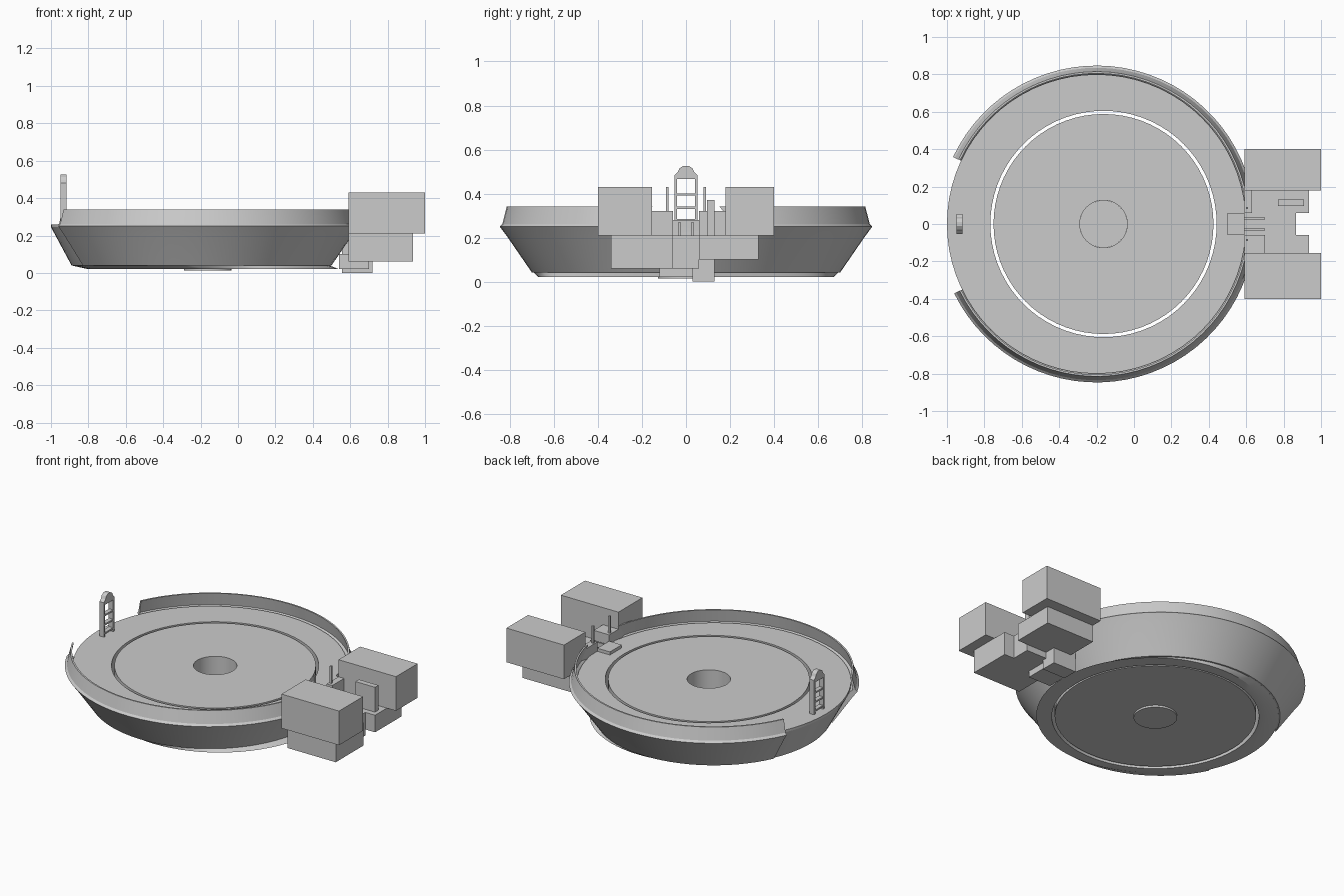
import bpy, bmesh
from math import radians, cos, sin

if "Cube" in bpy.data.objects:
    bpy.data.objects.remove(bpy.data.objects["Cube"])


def finish(bm, name, smooth=False):
    bmesh.ops.recalc_face_normals(bm, faces=bm.faces[:])
    me = bpy.data.meshes.new(name)
    bm.to_mesh(me)
    bm.free()
    ob = bpy.data.objects.new(name, me)
    bpy.context.collection.objects.link(ob)
    if smooth:
        bpy.ops.object.select_all(action='DESELECT')
        ob.select_set(True)
        bpy.context.view_layer.objects.active = ob
        bpy.ops.object.shade_smooth_by_angle(angle=radians(25))
    return ob


def lathe(name, prof, a0=0, a1=360, n=72, clip=None, closed=True):
    """Revolve (radius, z, centre x) points; optional cut plane at x = clip."""
    bm = bmesh.new()
    full = a1 - a0 >= 360
    rings = []
    for i in range(n if full else n + 1):
        a = radians(a0 + (a1 - a0) * i / n)
        rings.append([bm.verts.new((cx + r * cos(a), r * sin(a), z)) for r, z, cx in prof])
    m = len(prof)
    for i in range(n):
        p, q = rings[i], rings[(i + 1) % len(rings)]
        for k in range(m if closed else m - 1):
            l = (k + 1) % m
            bm.faces.new((p[k], q[k], q[l], p[l]))
    if not full:
        bm.faces.new(rings[0])
        bm.faces.new(rings[-1])
    if not closed:
        bm.faces.new([r[0] for r in rings])
        bm.faces.new([r[-1] for r in rings])
    if clip is not None:
        bmesh.ops.bisect_plane(bm, geom=bm.verts[:] + bm.edges[:] + bm.faces[:],
                               plane_co=(clip, 0, 0), plane_no=(1, 0, 0), clear_outer=True)
        edges = [e for e in bm.edges if e.is_boundary]
        bmesh.ops.holes_fill(bm, edges=edges, sides=0)
    return finish(bm, name, True)


def box(name, x0, x1, y0, y1, z0, z1):
    bm = bmesh.new()
    bmesh.ops.create_cube(bm, size=1)
    for v in bm.verts:
        v.co = ((x0 + x1) / 2 + v.co.x * (x1 - x0),
                (y0 + y1) / 2 + v.co.y * (y1 - y0),
                (z0 + z1) / 2 + v.co.z * (z1 - z0))
    return finish(bm, name)


# Tapered hull ring with the deck on top, cut flat at the stern
C = -0.2
lathe("hull_ring", [(0.605, 0.26, -0.163), (0.80, 0.26, C), (0.80, 0.245, C),
                    (0.69, 0.04, C), (0.67, 0.02, -0.13), (0.605, 0.02, -0.163)], clip=0.59)

# Outer shell and raised rim, open at the ladder side
lathe("rim_shell", [(0.805, 0.34, C), (0.815, 0.34, C), (0.835, 0.262, C), (0.847, 0.25, C),
                    (0.81, 0.20, C), (0.70, 0.04, C), (0.69, 0.04, C), (0.795, 0.24, C),
                    (0.82, 0.26, C)], -154, 155, 66, clip=0.59)

# Inner floor disc with a sunken round well
X = -0.163
lathe("floor_disc", [(0.127, 0.025, X), (0.127, 0.26, X), (0.588, 0.26, X), (0.588, 0.025, X)])
lathe("well_base", [(0.127, 0.03, X), (0.127, 0.013, X)], n=48, closed=False)

# Stern blocks
box("upper_block_left", 0.59, 1.0, 0.18, 0.40, 0.21, 0.43)
box("upper_block_right", 0.59, 1.0, -0.40, -0.155, 0.21, 0.43)
box("lower_block_left", 0.59, 0.935, 0.06, 0.33, 0.10, 0.21)
box("lower_block_right", 0.59, 0.935, -0.34, -0.06, 0.06, 0.21)
box("centre_block", 0.59, 0.865, -0.06, 0.06, 0.06, 0.21)
box("centre_keel", 0.54, 0.70, -0.12, 0.03, 0.02, 0.10)
box("foot_block", 0.555, 0.72, 0.03, 0.13, 0.0, 0.20)

# Raised ledges, dividers and fittings between the blocks
box("ledge_left", 0.59, 0.63, 0.06, 0.18, 0.20, 0.32)
box("ledge_right", 0.59, 0.70, -0.155, -0.06, 0.20, 0.32)
box("divider_left", 0.77, 0.91, 0.095, 0.13, 0.20, 0.37)
for s, n in ((1, "left"), (-1, "right")):
    box("post_" + n, 0.598, 0.61, s * 0.085 - 0.006, s * 0.085 + 0.006, 0.30, 0.43)
    box("rail_" + n, 0.56, 0.70, s * 0.03 - 0.005, s * 0.03 + 0.005, 0.21, 0.27)
box("stern_step", 0.50, 0.59, -0.06, 0.06, 0.25, 0.28)

# Ladder with a rounded top plate
for s, n in ((1, "left"), (-1, "right")):
    box("ladder_post_" + n, -0.95, -0.918, s * 0.047 - 0.006, s * 0.047 + 0.006, 0.255, 0.48)
for i, z in enumerate((0.28, 0.335, 0.395)):
    box("ladder_rung_%d" % i, -0.948, -0.92, -0.047, 0.047, z - 0.005, z + 0.005)
bm = bmesh.new()
outline = [(-0.053, 0.465), (0.053, 0.465), (0.053, 0.482), (0.037, 0.498), (0.03, 0.514),
           (0.012, 0.526), (-0.012, 0.526), (-0.03, 0.514), (-0.037, 0.498), (-0.053, 0.482)]
f = bm.faces.new([bm.verts.new((-0.95, y, z)) for y, z in outline])
ext = bmesh.ops.extrude_face_region(bm, geom=[f], use_keep_orig=True)
for v in ext["geom"]:
    if isinstance(v, bmesh.types.BMVert):
        v.co.x = -0.918
finish(bm, "ladder_top")
